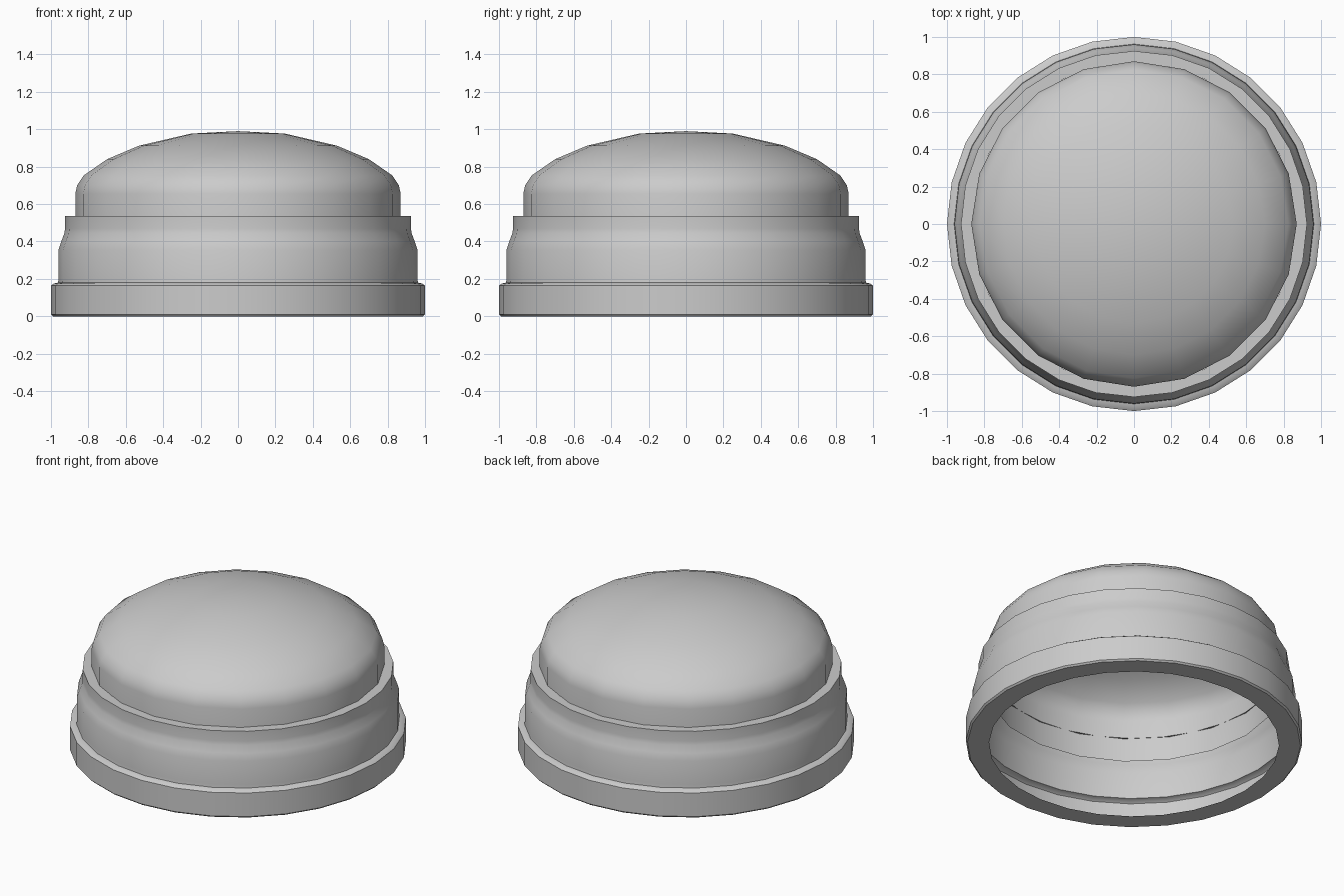
import bpy, bmesh
from math import cos, sin, tau, radians

if "Cube" in bpy.data.objects:
    bpy.data.objects.remove(bpy.data.objects["Cube"])


def lathe(name, profile, sides):
    """Spin (radius, height) points, listed bottom to top, round the z axis."""
    bm = bmesh.new()
    rows = []
    for r, z in profile:
        if r == 0:
            rows.append([bm.verts.new((0, 0, z))] * sides)
        else:
            rows.append([bm.verts.new((r * cos(tau * i / sides), r * sin(tau * i / sides), z))
                         for i in range(sides)])
    for low, high in zip(rows, rows[1:]):
        for i in range(sides):
            j = (i + 1) % sides
            corners = [low[i], low[j], high[j], high[i]]
            bm.faces.new(list(dict.fromkeys(corners)))
    mesh = bpy.data.meshes.new(name)
    bm.to_mesh(mesh)
    bm.free()
    obj = bpy.data.objects.new(name, mesh)
    bpy.context.collection.objects.link(obj)
    bpy.ops.object.select_all(action='DESELECT')
    obj.select_set(True)
    bpy.context.view_layer.objects.active = obj
    bpy.ops.object.shade_smooth_by_angle(angle=radians(35))
    return obj


# Stepped collar: open shell with a flat lip below and a ledge on top
lathe("collar", [(0.862, 0.0), (0.99, 0.0), (1.0, 0.01), (1.0, 0.165),
                 (0.985, 0.175), (0.962, 0.18), (0.96, 0.20), (0.96, 0.355),
                 (0.945, 0.40), (0.928, 0.445), (0.925, 0.47), (0.925, 0.535),
                 (0.862, 0.535)], 28)

# Domed cover: open underneath, its skirt sits inside the collar
lathe("dome", [(0.87, 0.38), (0.87, 0.655), (0.86, 0.70), (0.825, 0.753),
               (0.70, 0.84), (0.53, 0.912), (0.25, 0.977), (0, 0.99)], 20)
